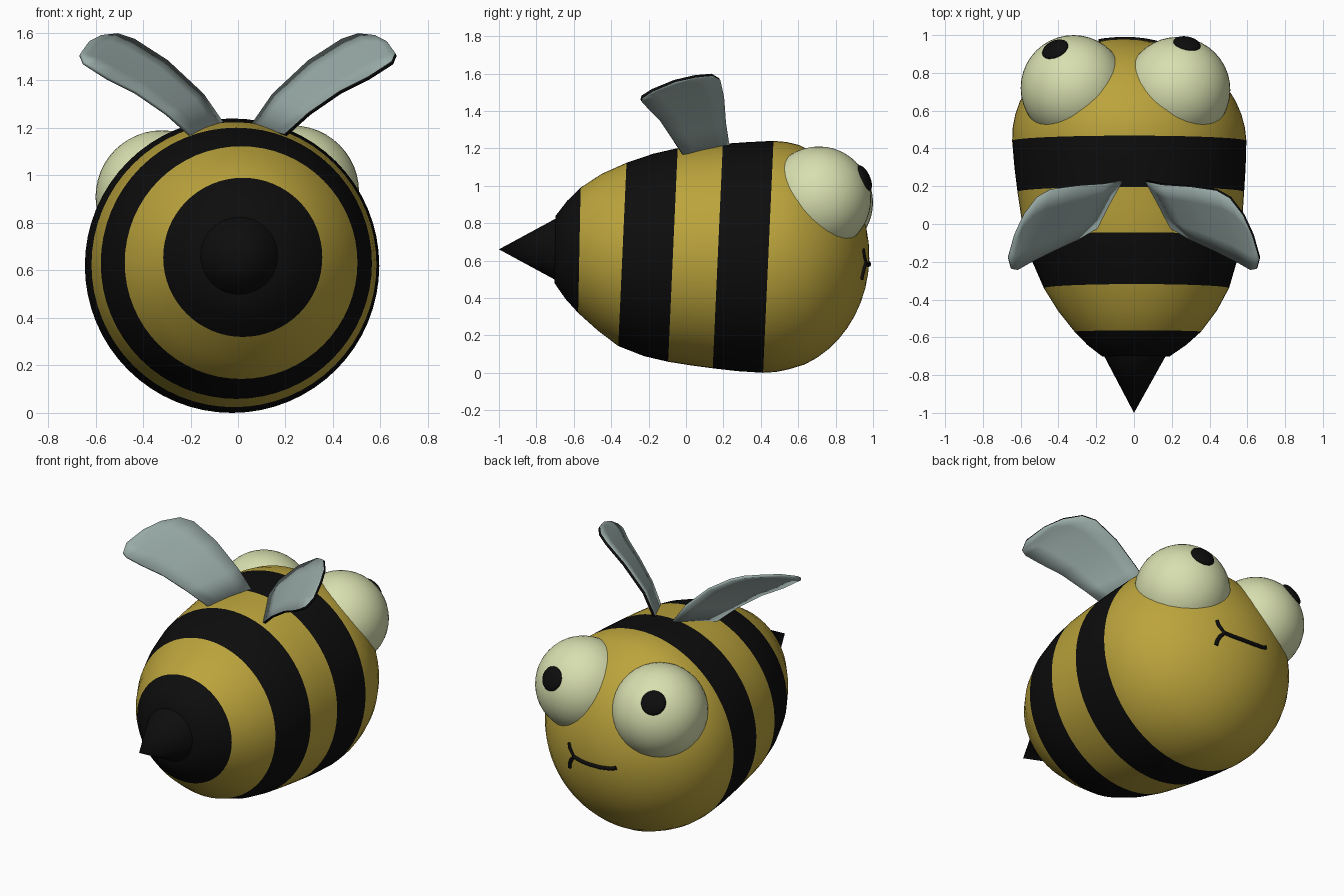
import bpy, bmesh, math
from mathutils import Vector

if "Cube" in bpy.data.objects:
    bpy.data.objects.remove(bpy.data.objects["Cube"])


def material(name, rgb):
    m = bpy.data.materials.new(name)
    m.diffuse_color = (*rgb, 1)
    m.use_nodes = True
    m.node_tree.nodes["Principled BSDF"].inputs["Base Color"].default_value = m.diffuse_color
    return m


YELLOW = material("honey_yellow", (0.50, 0.37, 0.045))
BLACK = material("black", (0.004, 0.004, 0.004))
CREAM = material("pale_cream", (0.69, 0.74, 0.43))
GREY = material("wing_grey", (0.32, 0.41, 0.39))


def finish(name, bm, mats, angle=40):
    bmesh.ops.recalc_face_normals(bm, faces=bm.faces)
    me = bpy.data.meshes.new(name)
    bm.to_mesh(me)
    bm.free()
    ob = bpy.data.objects.new(name, me)
    bpy.context.collection.objects.link(ob)
    for m in mats:
        me.materials.append(m)
    bpy.ops.object.select_all(action='DESELECT')
    bpy.context.view_layer.objects.active = ob
    ob.select_set(True)
    bpy.ops.object.shade_smooth_by_angle(angle=math.radians(angle))
    return ob


# Body: rings (y, radius, centre x, centre z) along the length, round nose at the back
rings = [(-.70, .18, .01, .66), (-.64, .262, .015, .658), (-.57, .335, .02, .655),
         (-.46, .42, .018, .643), (-.34, .49, .013, .633), (-.20, .541, .003, .63),
         (-.07, .571, -.007, .63), (.05, .587, -.012, .627), (.17, .60, -.017, .624),
         (.30, .612, -.021, .621), (.44, .62, -.025, .62)]
for i in range(1, 12):
    t = i / 12
    a = t * math.pi / 2
    rings.append((.44 + .54 * math.sin(a), .62 * math.cos(a), -.025 - .03 * t, .62 - .01 * t))
SEG = 64
bm = bmesh.new()
loops = []
for y, r, cx, cz in rings:
    tilt = .045 if -.4 < y < .6 else 0.02      # stripes lean slightly
    loops.append([bm.verts.new((cx + r * math.cos(k * math.tau / SEG),
                                y + tilt * r * math.sin(k * math.tau / SEG),
                                cz + r * math.sin(k * math.tau / SEG))) for k in range(SEG)])
for i in range(len(loops) - 1):
    dark = i < 2 or 4 <= i < 6 or 8 <= i < 10
    for k in range(SEG):
        n = (k + 1) % SEG
        f = bm.faces.new((loops[i][k], loops[i][n], loops[i + 1][n], loops[i + 1][k]))
        f.material_index = int(dark)
nose = bm.verts.new((-.055, .98, .61))
for k in range(SEG):
    bm.faces.new((loops[-1][k], loops[-1][(k + 1) % SEG], nose))
bm.faces.new(loops[0]).material_index = 1
finish("body", bm, [YELLOW, BLACK])

# Sting: cone pointing to -y
bm = bmesh.new()
base = [bm.verts.new((.005 + .168 * math.cos(k * math.tau / 32), -.69,
                      .66 + .168 * math.sin(k * math.tau / 32))) for k in range(32)]
tip = bm.verts.new((0, -1, .66))
for k in range(32):
    bm.faces.new((base[k], base[(k + 1) % 32], tip))
bm.faces.new(base)
finish("sting", bm, [BLACK])


def ball(name, centre, scale, mat, axis=Vector((0, 0, 1))):
    bm = bmesh.new()
    bmesh.ops.create_uvsphere(bm, u_segments=40, v_segments=24, radius=1)
    bmesh.ops.scale(bm, vec=scale, verts=bm.verts)
    bm.transform(axis.to_track_quat('Z', 'Y').to_matrix().to_4x4())
    bmesh.ops.translate(bm, vec=centre, verts=bm.verts)
    return finish(name, bm, [mat])


# Eyes with flattened pupils
R = .28
for side, c, d in (("right", (.23, .71, .93), (.05, .24, .11)),
                   ("left", (-.32, .72, .91), (-.10, .21, .156))):
    c, d = Vector(c), Vector(d).normalized()
    ball("eye_" + side, c, (R, R, R), CREAM)
    ball("pupil_" + side, c + d * (R - .008), (.073, .073, .028), BLACK, d)

# Wings: skin between a leading and a trailing edge, with thickness
lead = [(.06, .23, 1.21), (.15, .21, 1.34), (.30, .20, 1.48), (.44, .18, 1.57),
        (.51, .14, 1.593), (.58, .05, 1.585), (.63, -.06, 1.56)]
trail = [(.20, -.02, 1.17), (.30, -.08, 1.26), (.43, -.14, 1.35), (.55, -.20, 1.41),
         (.62, -.24, 1.455), (.65, -.235, 1.475), (.665, -.18, 1.51)]
for side, s in (("right", 1), ("left", -1)):
    bm = bmesh.new()
    grid = []
    for a, b in zip(lead, trail):
        a, b = Vector(a), Vector(b)
        pts = [a.lerp(b, j / 4) for j in range(5)]
        grid.append([bm.verts.new((s * p.x, p.y, p.z)) for p in pts])
    for i in range(len(grid) - 1):
        for j in range(4):
            bm.faces.new((grid[i][j], grid[i + 1][j], grid[i + 1][j + 1], grid[i][j + 1]))
    wing = finish("wing_" + side, bm, [GREY, BLACK])
    mod = wing.modifiers.new("thickness", 'SOLIDIFY')
    mod.thickness = .016
    mod.offset = 0
    mod.material_offset_rim = 1 if s > 0 else 0   # dark rim on one wing


# Mouth: thin strokes lying on the face
def on_face(x, z):
    q = ((x + .05) ** 2 + (z - .612) ** 2) / .62 ** 2
    return (x, .44 + .54 * math.sqrt(1 - q), z)


def stroke(name, pts):
    cu = bpy.data.curves.new(name, 'CURVE')
    cu.dimensions = '3D'
    cu.bevel_depth = .012
    cu.bevel_resolution = 2
    cu.use_fill_caps = True
    sp = cu.splines.new('POLY')
    sp.points.add(len(pts) - 1)
    for p, (x, z) in zip(sp.points, pts):
        p.co = (*on_face(x, z), 1)
    ob = bpy.data.objects.new(name, cu)
    bpy.context.collection.objects.link(ob)
    cu.materials.append(BLACK)
    bpy.ops.object.select_all(action='DESELECT')
    bpy.context.view_layer.objects.active = ob
    ob.select_set(True)
    bpy.ops.object.convert(target='MESH')


stroke("mouth_line", [(-.185, .60), (-.15, .588), (-.08, .58), (0, .578), (.06, .58), (.12, .588)])
stroke("mouth_corner", [(.165, .66), (.155, .63), (.12, .588), (.145, .56), (.16, .53), (.165, .50)])
